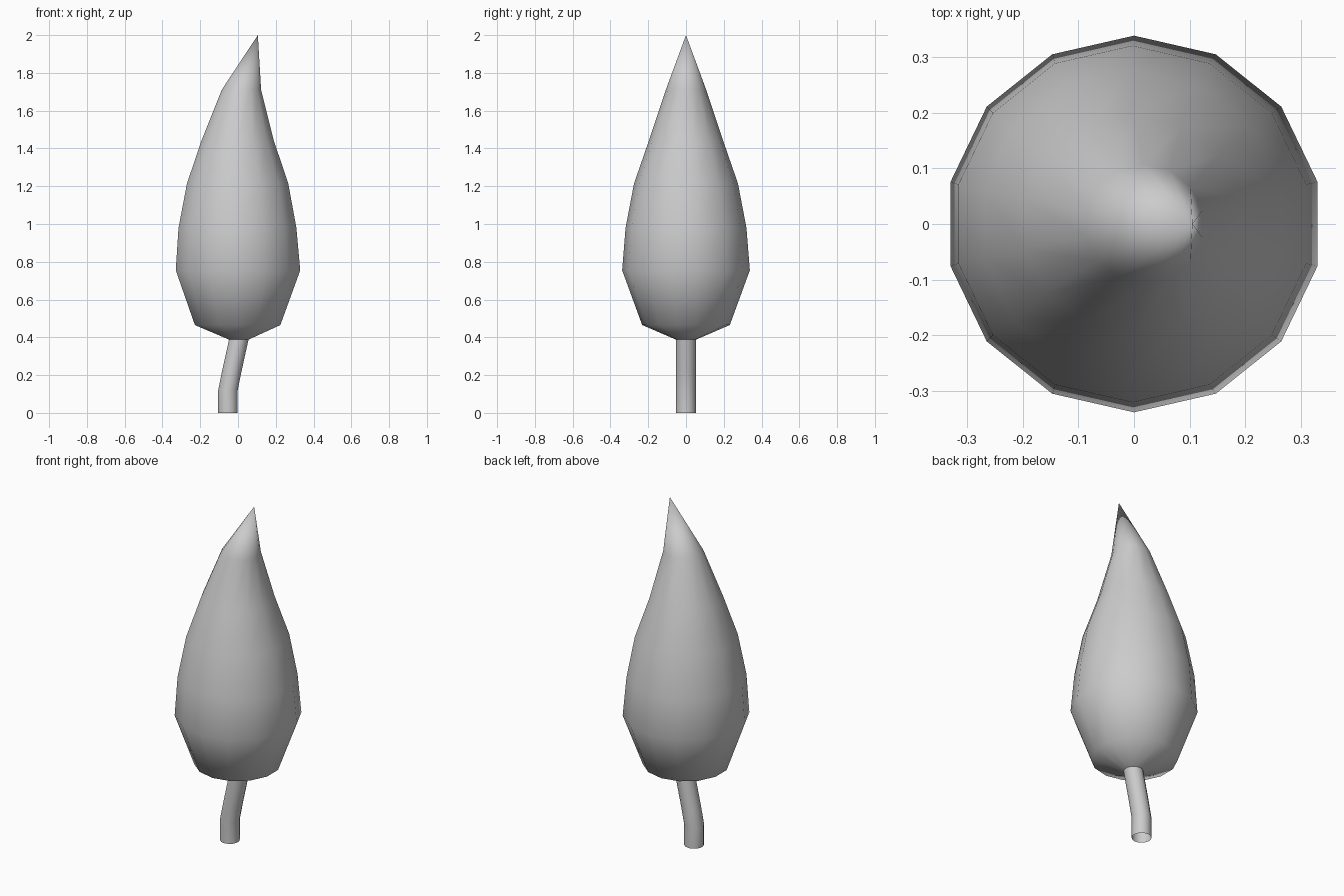
import bpy, bmesh, math

if "Cube" in bpy.data.objects:
    bpy.data.objects.remove(bpy.data.objects["Cube"])

SIDES = 14


def loft(name, rings, tip=None):
    """Skin a stack of (centre x, z, radius) rings, optionally closed to a tip."""
    bm = bmesh.new()
    loops = []
    for cx, z, r in rings:
        loop = []
        for i in range(SIDES):
            a = math.pi / 2 + 2 * math.pi * i / SIDES
            loop.append(bm.verts.new((cx + r * math.cos(a), r * math.sin(a), z)))
        loops.append(loop)
    for low, high in zip(loops, loops[1:]):
        for i in range(SIDES):
            j = (i + 1) % SIDES
            bm.faces.new((low[i], low[j], high[j], high[i]))
    if tip:
        top = bm.verts.new(tip)
        for i in range(SIDES):
            bm.faces.new((loops[-1][i], loops[-1][(i + 1) % SIDES], top))
    for f in bm.faces:
        f.smooth = True
    mesh = bpy.data.meshes.new(name)
    bm.to_mesh(mesh)
    bm.free()
    obj = bpy.data.objects.new(name, mesh)
    bpy.context.collection.objects.link(obj)
    return obj


# Bent trunk, open at the bottom
loft("trunk", [(-0.053, 0, 0.053), (-0.053, 0.12, 0.053),
               (-0.033, 0.22, 0.053), (0.004, 0.388, 0.053)])

# Teardrop foliage with a leaning tip
loft("foliage", [(0.004, 0.388, 0.053), (-0.002, 0.465, 0.232),
                 (0, 0.755, 0.338), (-0.003, 0.98, 0.32),
                 (-0.002, 1.215, 0.275), (-0.002, 1.44, 0.197),
                 (0.018, 1.71, 0.107)], tip=(0.105, 0, 2.0))
